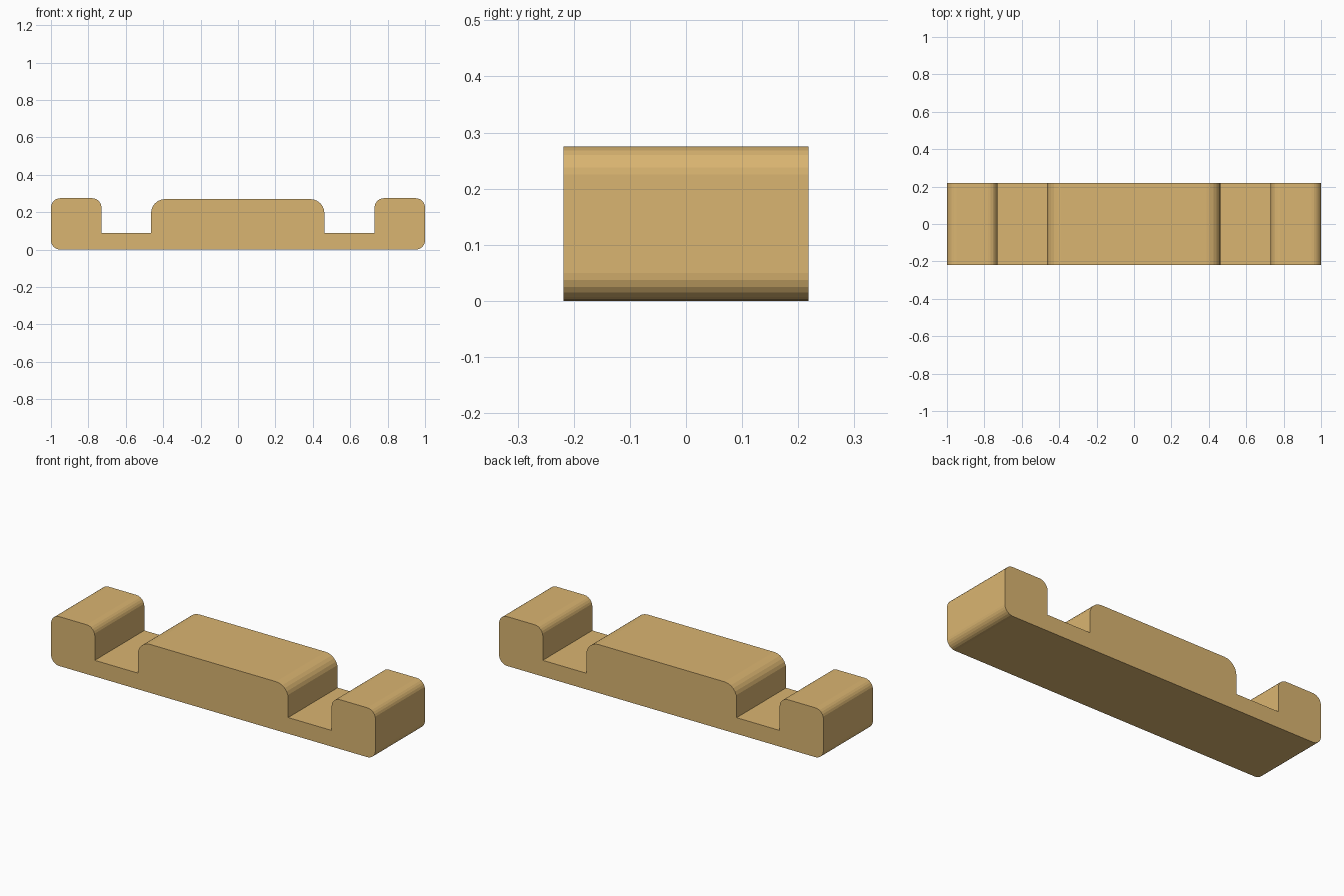
import bpy, bmesh, math
from mathutils import Vector

if "Cube" in bpy.data.objects:
    bpy.data.objects.remove(bpy.data.objects["Cube"])

HALF_DEPTH = 0.218
SEGMENTS = 6

# Side profile corners: x, z, fillet radius
corners = [
    (-1.0, 0.0, 0.05), (1.0, 0.0, 0.05),
    (1.0, 0.275, 0.05), (0.73, 0.275, 0.05), (0.73, 0.09, 0),
    (0.462, 0.09, 0), (0.462, 0.27, 0.075),
    (-0.465, 0.27, 0.075), (-0.465, 0.09, 0),
    (-0.73, 0.09, 0), (-0.73, 0.275, 0.05), (-1.0, 0.275, 0.05),
]


def rounded(points):
    """Replace each corner that has a radius with a quarter arc."""
    out = []
    for i, (x, z, r) in enumerate(points):
        p = Vector((x, z))
        if r == 0:
            out.append(p)
            continue
        a = (Vector(points[i - 1][:2]) - p).normalized()
        b = (Vector(points[(i + 1) % len(points)][:2]) - p).normalized()
        centre = p + (a + b) * r
        for k in range(SEGMENTS + 1):
            t = math.pi / 2 * k / SEGMENTS
            out.append(centre - b * r * math.cos(t) - a * r * math.sin(t))
    return out


# Extrude the profile along y
bm = bmesh.new()
face = bm.faces.new([bm.verts.new((p.x, -HALF_DEPTH, p.y)) for p in rounded(corners)])
ext = bmesh.ops.extrude_face_region(bm, geom=[face], use_keep_orig=True)
moved = [v for v in ext["geom"] if isinstance(v, bmesh.types.BMVert)]
bmesh.ops.translate(bm, verts=moved, vec=(0, 2 * HALF_DEPTH, 0))
bmesh.ops.recalc_face_normals(bm, faces=bm.faces)
mesh = bpy.data.meshes.new("notched_block")
bm.to_mesh(mesh)
bm.free()

# Single tan colour
tan = bpy.data.materials.new("tan wood")
tan.diffuse_color = (0.70, 0.46, 0.165, 1)
tan.use_nodes = True
tan.node_tree.nodes["Principled BSDF"].inputs["Base Color"].default_value = tan.diffuse_color
mesh.materials.append(tan)
block = bpy.data.objects.new("notched_block", mesh)
bpy.context.collection.objects.link(block)
